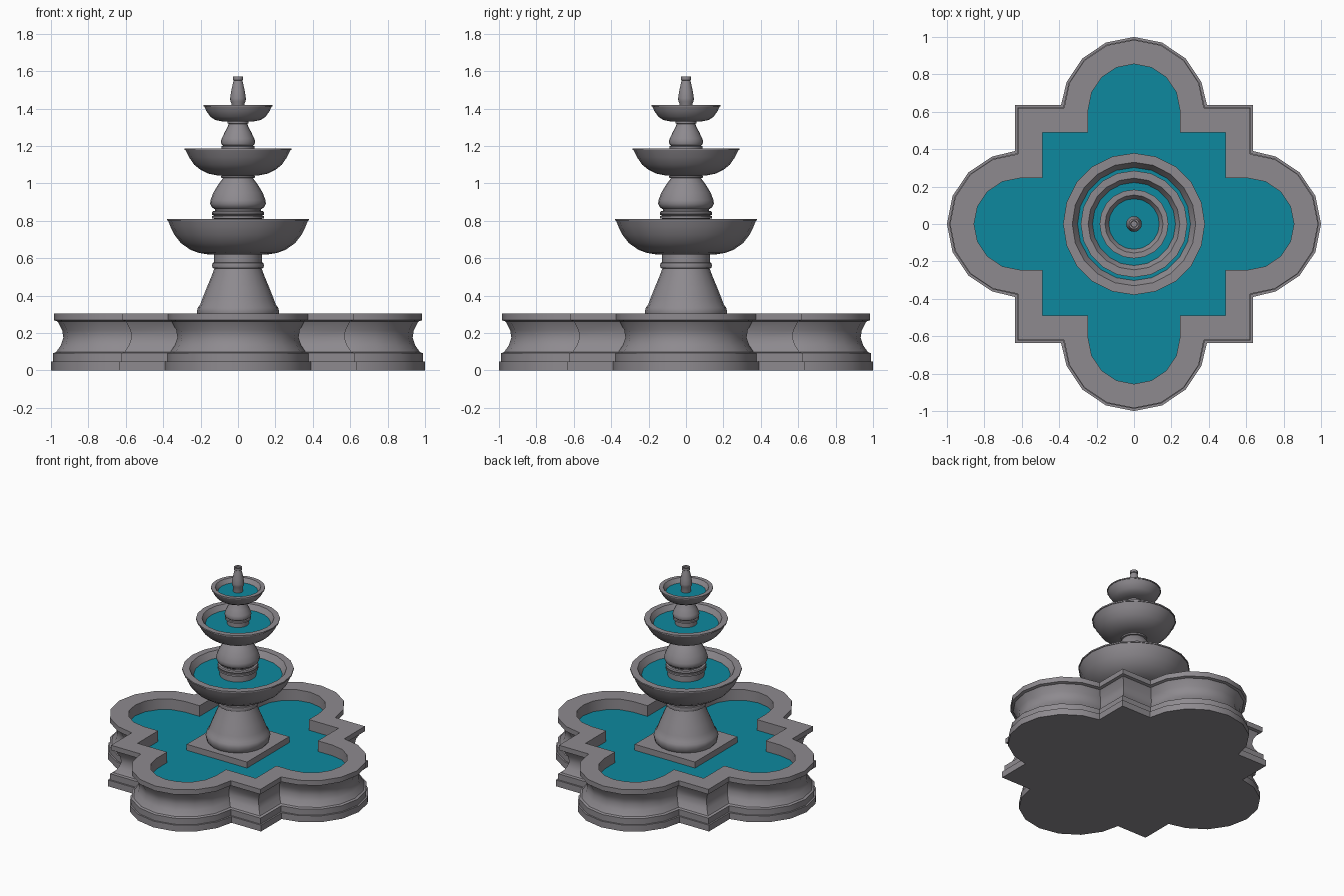
import bpy, bmesh, math


def material(name, rgb):
    m = bpy.data.materials.new(name)
    m.diffuse_color = (*rgb, 1)
    return m


STONE = material("grey_stone", (0.27, 0.255, 0.275))
WATER = material("teal_water", (0.004, 0.25, 0.345))
SIDES = 20


def loft(name, rings, mat, bottom=True, top=True):
    """Bridge a stack of counter-clockwise rings, with optional end caps."""
    bm = bmesh.new()
    loops = [[bm.verts.new(p) for p in ring] for ring in rings]
    n = len(loops[0])
    for a, b in zip(loops, loops[1:]):
        for i in range(n):
            j = (i + 1) % n
            bm.faces.new((a[i], a[j], b[j], b[i]))
    if bottom:
        bm.faces.new(loops[0][::-1])
    if top:
        bm.faces.new(loops[-1])
    mesh = bpy.data.meshes.new(name)
    bm.to_mesh(mesh)
    bm.free()
    mesh.materials.append(mat)
    ob = bpy.data.objects.new(name, mesh)
    bpy.context.collection.objects.link(ob)
    bpy.ops.object.select_all(action='DESELECT')
    bpy.context.view_layer.objects.active = ob
    ob.select_set(True)
    bpy.ops.object.shade_smooth_by_angle(angle=math.radians(32))
    return ob


def circle(r, z):
    return [(r * math.cos(2 * math.pi * i / SIDES),
             r * math.sin(2 * math.pi * i / SIDES), z) for i in range(SIDES)]


def lathe(name, profile, mat=STONE, **caps):
    return loft(name, [circle(r, z) for r, z in profile], mat, **caps)


def outline(d, z):
    """Square with four round lobes, moved inward by d."""
    s, r, c = 0.635 - d, 0.39 - d, 0.61
    side = [(s, -r), (max(c, s + 0.001), -r)]
    side += [(c + r * math.cos(a), r * math.sin(a))
             for a in (math.radians(-90 + 22.5 * k) for k in range(1, 8))]
    side += [(max(c, s + 0.001), r), (s, r), (s, s)]
    pts = []
    for _ in range(4):
        pts += [(x, y, z) for x, y in side]
        side = [(-y, x) for x, y in side]
    return pts


# Basin wall with moulded outside, and its pool
basin = [(0, 0), (0, 0.047), (0.012, 0.047), (0.012, 0.092), (0.028, 0.098),
         (0.053, 0.135), (0.066, 0.175), (0.06, 0.215), (0.035, 0.262),
         (0.016, 0.268), (0.016, 0.305), (0.145, 0.305), (0.145, 0.2)]
loft("basin", [outline(d, z) for d, z in basin], STONE, top=False)
loft("pool_water", [outline(0.145, 0.215), outline(0.145, 0.225)], WATER, bottom=False)

# Square plinth
P = 0.25
loft("plinth", [[(-P, -P, z), (P, -P, z), (P, P, z), (-P, P, z)]
                for z in (0.2, 0.27)], STONE)

# Lower pedestal
lathe("lower_pedestal", [
    (0.2, 0.265), (0.215, 0.285), (0.22, 0.315), (0.215, 0.335), (0.203, 0.35),
    (0.19, 0.385), (0.168, 0.44), (0.143, 0.5), (0.126, 0.545),
    (0.136, 0.547), (0.139, 0.56), (0.136, 0.575), (0.127, 0.577), (0.127, 0.63)])

# Middle pedestal
lathe("middle_pedestal", [
    (0.125, 0.75), (0.125, 0.81), (0.138, 0.812), (0.138, 0.825), (0.126, 0.828),
    (0.138, 0.832), (0.14, 0.84), (0.136, 0.85), (0.122, 0.853), (0.124, 0.862),
    (0.14, 0.872), (0.149, 0.89), (0.147, 0.91), (0.132, 0.95), (0.108, 0.99),
    (0.086, 1.02), (0.08, 1.028), (0.09, 1.03), (0.09, 1.04), (0.08, 1.042),
    (0.08, 1.06)])

# Upper pedestal
lathe("upper_pedestal", [
    (0.075, 1.13), (0.075, 1.183), (0.088, 1.186), (0.088, 1.198), (0.08, 1.201),
    (0.088, 1.208), (0.092, 1.222), (0.087, 1.24), (0.07, 1.275), (0.054, 1.305),
    (0.05, 1.318), (0.056, 1.32), (0.056, 1.33), (0.05, 1.332), (0.05, 1.35)])

# Three bowls: outside profile, inside rim radius, water radius and height
bowls = {
    "lower": ([(0.16, 0.62), (0.21, 0.628), (0.255, 0.645), (0.305, 0.68),
               (0.34, 0.725), (0.362, 0.77), (0.374, 0.8), (0.379, 0.8),
               (0.379, 0.81)], 0.33, 0.302, 0.765),
    "middle": ([(0.11, 1.042), (0.16, 1.052), (0.2, 1.072), (0.235, 1.1),
                (0.262, 1.14), (0.28, 1.177), (0.285, 1.177), (0.285, 1.187)],
               0.245, 0.222, 1.15),
    "upper": ([(0.08, 1.33), (0.12, 1.338), (0.148, 1.356), (0.17, 1.388),
               (0.18, 1.412), (0.184, 1.412), (0.184, 1.42)],
              0.155, 0.135, 1.39),
}
for name, (profile, rim, wr, wz) in bowls.items():
    top = profile[-1][1]
    lathe(name + "_bowl", profile + [(rim, top), (wr, wz)], top=False)
    lathe(name + "_bowl_water", [(wr - 0.002, wz - 0.005), (wr, wz)], WATER, bottom=False)

# Finial spout
lathe("finial", [
    (0.034, 1.375), (0.034, 1.425), (0.041, 1.438), (0.042, 1.455), (0.037, 1.49),
    (0.028, 1.53), (0.023, 1.55), (0.028, 1.553), (0.028, 1.57), (0.018, 1.57),
    (0.016, 1.56)])
